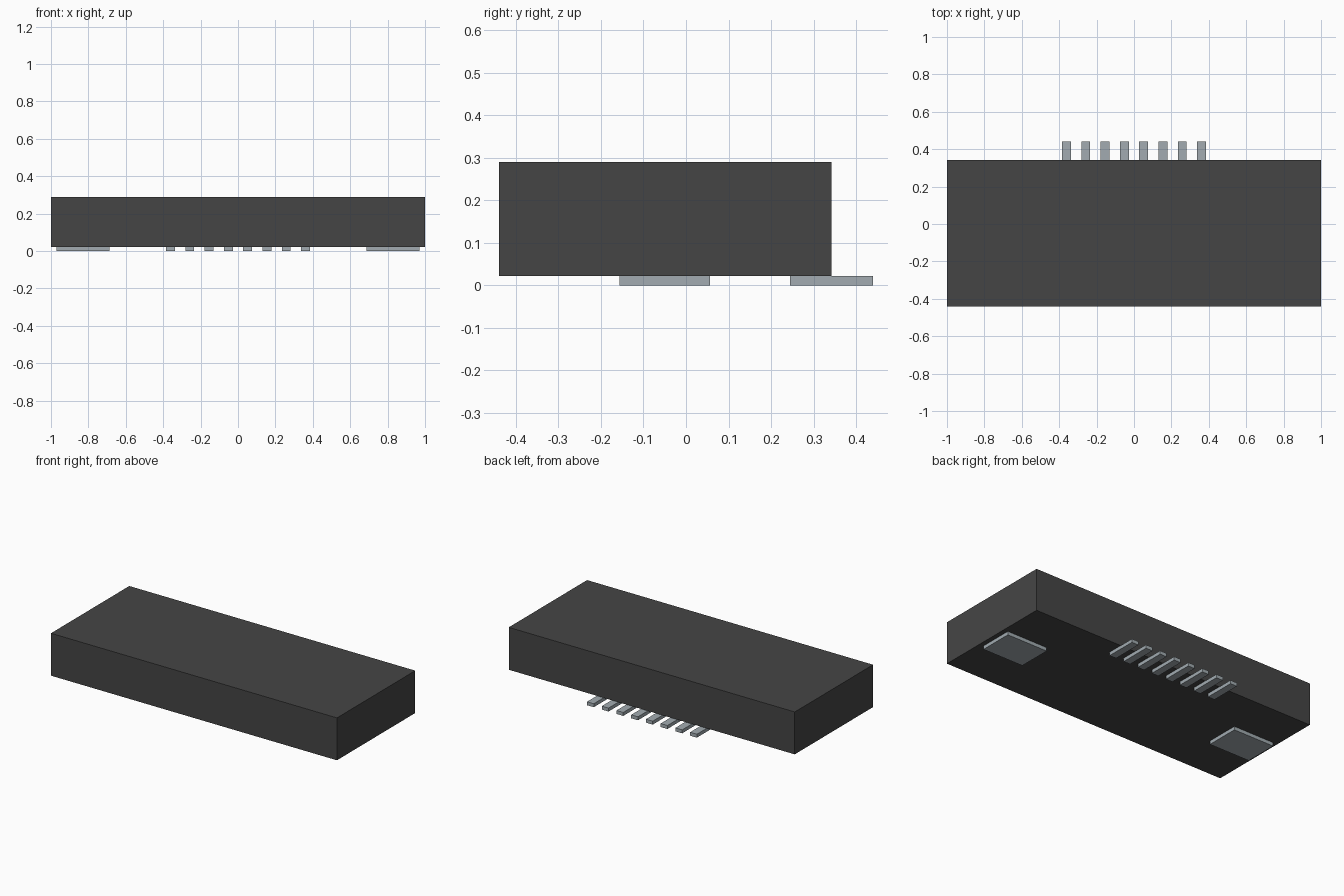
import bpy

cube = bpy.data.objects.get("Cube")
if cube:
    bpy.data.objects.remove(cube, do_unlink=True)


def material(name, rgb):
    m = bpy.data.materials.new(name)
    m.use_nodes = True
    m.diffuse_color = (*rgb, 1)
    m.node_tree.nodes["Principled BSDF"].inputs["Base Color"].default_value = (*rgb, 1)
    return m


def box(name, low, high, mat):
    center = [(a + b) / 2 for a, b in zip(low, high)]
    bpy.ops.mesh.primitive_cube_add(size=1, location=center)
    ob = bpy.context.object
    ob.name = name
    ob.scale = [b - a for a, b in zip(low, high)]
    bpy.ops.object.transform_apply(location=False, rotation=False, scale=True)
    ob.data.materials.append(mat)
    return ob


charcoal = material("charcoal plastic", (0.06, 0.06, 0.06))
metal = material("grey metal", (0.36, 0.41, 0.44))

BASE = 0.022  # contact thickness below the housing

# Housing block
box("housing", (-1, -0.44, BASE), (1, 0.342, 0.29), charcoal)

# Row of eight contact pins reaching out behind the housing
PITCH, HALF_WIDTH = 0.103, 0.0235
for i in range(8):
    x = (i - 3.5) * PITCH
    box(f"contact_pin_{i + 1}", (x - HALF_WIDTH, 0.245, 0),
        (x + HALF_WIDTH, 0.44, BASE), metal)

# Mounting pads under both ends
for side, s in (("left", 1), ("right", -1)):
    x = s * 0.829
    box(f"mounting_pad_{side}", (x - 0.142, -0.156, 0),
        (x + 0.142, 0.057, BASE), metal)
